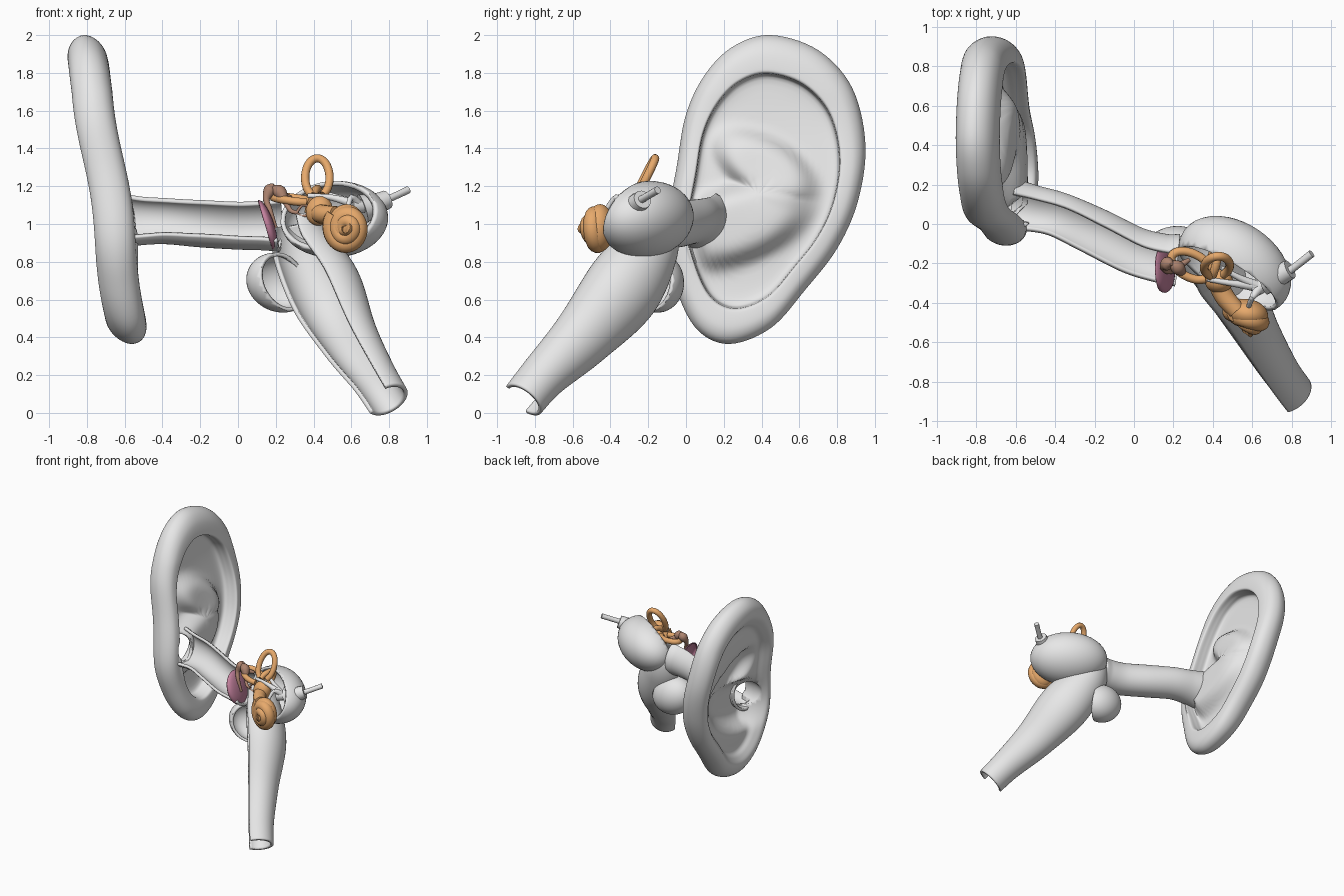
import bpy, bmesh
from math import sin, cos, pi, radians, exp
from mathutils import Vector, Matrix

if "Cube" in bpy.data.objects:
    bpy.data.objects.remove(bpy.data.objects["Cube"])


def material(name, rgb):
    m = bpy.data.materials.new(name)
    m.use_nodes = True
    m.diffuse_color = (*rgb, 1)
    b = m.node_tree.nodes["Principled BSDF"]
    b.inputs["Base Color"].default_value = (*rgb, 1)
    b.inputs["Roughness"].default_value = 0.6
    return m


GREY = material("pale grey", (0.8, 0.8, 0.8))
ORANGE = material("warm orange", (0.8, 0.4, 0.15))
BROWN = material("bone brown", (0.42, 0.23, 0.16))
PINK = material("membrane pink", (0.55, 0.22, 0.34))


def spline(pts, steps, closed=False):
    """Catmull-Rom through tuples of any length."""
    n, out = len(pts), []
    pick = (lambda i: pts[i % n]) if closed else (lambda i: pts[max(0, min(n - 1, i))])
    for i in range(n if closed else n - 1):
        for s in range(steps):
            t = s / steps
            out.append(tuple(
                b + 0.5 * t * (c - a + t * (2 * a - 5 * b + 4 * c - d + t * (3 * b - a - 3 * c + d)))
                for a, b, c, d in zip(pick(i - 1), pick(i), pick(i + 1), pick(i + 2))))
    return out if closed else out + [tuple(pts[-1])]


def finish(bm, name, mat, thick=0):
    bmesh.ops.recalc_face_normals(bm, faces=bm.faces)
    me = bpy.data.meshes.new(name)
    bm.to_mesh(me)
    bm.free()
    ob = bpy.data.objects.new(name, me)
    bpy.context.collection.objects.link(ob)
    me.materials.append(mat)
    if thick:
        mod = ob.modifiers.new("wall", "SOLIDIFY")
        mod.thickness, mod.offset = thick, 0
    bpy.ops.object.select_all(action="DESELECT")
    bpy.context.view_layer.objects.active = ob
    ob.select_set(True)
    bpy.ops.object.shade_smooth_by_angle(angle=radians(50))
    return ob


def bridge(bm, rings, closed=True):
    for r, q in zip(rings, rings[1:]):
        for i in range(len(r) if closed else len(r) - 1):
            j = (i + 1) % len(r)
            bm.faces.new((r[i], r[j], q[j], q[i]))


def sweep(name, stations, facing, gap, mat, thick=0, steps=8, sides=40):
    """Stations are x, y, z, depth radius, side radius; gap opens toward facing."""
    st = spline(stations, steps)
    bm, rings = bmesh.new(), []
    for i, (x, y, z, a, b) in enumerate(st):
        t = (Vector(st[min(i + 1, len(st) - 1)][:3]) - Vector(st[max(i - 1, 0)][:3])).normalized()
        u = Vector(facing)
        u = (u - u.dot(t) * t).normalized()
        v = t.cross(u)
        ring = []
        for k in range(sides + (1 if gap else 0)):
            th = radians(gap / 2 + (360 - gap) * k / sides)
            ring.append(bm.verts.new(Vector((x, y, z)) + a * cos(th) * u + b * sin(th) * v))
        rings.append(ring)
    bridge(bm, rings, not gap)
    if not gap:
        bm.faces.new(rings[0])
        bm.faces.new(rings[-1])
    return finish(bm, name, mat, thick)


def tube(name, pts, mat, facing=(0.2, 0.9, 0.35), steps=6):
    """Round solid rod; points are x, y, z, radius."""
    return sweep(name, [(*p, p[3]) for p in pts], facing, 0, mat, steps=steps, sides=14)


def blob(name, centre, radii, mat, turn=(0, 0, 0), cut=None, thick=0):
    bm = bmesh.new()
    bmesh.ops.create_uvsphere(bm, u_segments=40, v_segments=24, radius=1)
    rot = Matrix.Rotation(turn[2], 4, "Z") @ Matrix.Rotation(turn[1], 4, "Y") @ Matrix.Rotation(turn[0], 4, "X")
    bm.transform(Matrix.Translation(centre) @ rot @ Matrix.Diagonal((*radii, 1)))
    if cut:
        n = Vector(cut[0]).normalized()
        bmesh.ops.bisect_plane(bm, geom=bm.verts[:] + bm.edges[:] + bm.faces[:],
                               plane_co=Vector(centre) + n * cut[1], plane_no=n, clear_outer=True)
    return finish(bm, name, mat, thick)


# Outer ear: one cross-section carried around an egg-shaped outline
OUTLINE = [(0.45, 2.0), (0.7, 1.92), (0.88, 1.72), (0.95, 1.42), (0.91, 1.12), (0.8, 0.87),
           (0.63, 0.65), (0.45, 0.45), (0.23, 0.365), (0.06, 0.44), (-0.05, 0.65),
           (-0.11, 0.92), (-0.05, 1.3), (0.0, 1.58), (0.1, 1.79), (0.25, 1.94)]
SECTION = [(0.02, -0.03), (0.3, -0.03), (0.55, -0.03), (0.68, -0.03), (0.75, -0.07), (0.83, -0.105),
           (0.92, -0.09), (0.98, -0.045), (1, 0.01), (0.97, 0.065), (0.9, 0.1), (0.8, 0.11),
           (0.765, 0.1), (0.755, 0.05), (0.72, 0.0), (0.5, -0.005), (0.3, -0.005), (0.02, -0.005)]
MID = (0.38, 1.15)


def dome(y, z):
    """Bowl of the ear, pushed inward, with a fold across its upper part."""
    def soft(cy, cz, ry, rz, lean):
        dy, dz = y - cy, z - cz
        d = (dy / ry) ** 2 + ((dz - lean * dy) / rz) ** 2
        return exp(-d ** 3)
    lower = 0.12 * soft(0.26, 1.0, 0.37, 0.2, 0.25)
    upper = 0.1 * soft(0.42, 1.3, 0.25, 0.16, -0.4)
    return max(lower, upper) + 0.2 * min(lower, upper)


bm = bmesh.new()
rings = []
for t, dx in spline(SECTION, 5):
    ring = []
    for oy, oz in spline(OUTLINE, 7, True):
        y, z = MID[0] + t * (oy - MID[0]), MID[1] + t * (oz - MID[1])
        wave = 0.012 * sin(7 * z) - 0.06 * max(0, z - 1.7)
        x = -0.695 - 0.145 * (z - 1.2) + wave + dx + dome(y, z) * max(0, min(1, (0.8 - t) / 0.2))
        ring.append(bm.verts.new((x, y, z)))
    rings.append(ring)
bridge(bm, rings)
bm.faces.new(rings[0])
bm.faces.new(rings[-1])
ear = finish(bm, "outer_ear", GREY)

# Opening from the bowl into the canal
cutter = blob("canal_cutter", (-0.58, 0.075, 1.02), (0.2, 0.09, 0.11), GREY)
mod = ear.modifiers.new("canal_opening", "BOOLEAN")
mod.operation, mod.solver, mod.object = "DIFFERENCE", "EXACT", cutter
bpy.context.view_layer.objects.active = ear
bpy.ops.object.modifier_move_to_index(modifier=mod.name, index=0)
bpy.ops.object.modifier_apply(modifier=mod.name)
bpy.data.objects.remove(cutter)

# Ear canal, open along its front
sweep("ear_canal", [(-0.62, 0.085, 1.02, 0.13, 0.15), (-0.52, 0.07, 1.02, 0.11, 0.13),
                    (-0.38, 0.035, 1.02, 0.11, 0.12), (-0.2, -0.05, 1.01, 0.125, 0.12),
                    (0, -0.15, 1.0, 0.13, 0.12), (0.14, -0.19, 1.0, 0.135, 0.125),
                    (0.22, -0.2, 1.0, 0.14, 0.135)], (0, -1, 0.8), 152, GREY, 0.022)

# Middle and inner ear housing, a tilted cup open to the front
blob("inner_ear_housing", (0.51, -0.21, 1.025), (0.3, 0.21, 0.185), GREY, turn=(0.5, 0, -0.6),
     cut=((-0.6, -1, 0.5), 0.07), thick=0.024)
# Hollow bulge behind the drainage channel
blob("lower_bulge", (0.22, -0.15, 0.69), (0.17, 0.13, 0.145), GREY, turn=(0, 0.4, 0),
     cut=((0.6, -0.75, 0.2), 0.03), thick=0.02)

# Drainage channel running down and forward
sweep("drainage_channel", [(0.3, -0.17, 1.02, 0.12, 0.12), (0.34, -0.21, 0.87, 0.16, 0.16),
                           (0.46, -0.34, 0.65, 0.18, 0.2), (0.585, -0.55, 0.4, 0.14, 0.155),
                           (0.71, -0.75, 0.2, 0.115, 0.115), (0.79, -0.86, 0.07, 0.11, 0.105)],
      (-0.8, -0.6, 0), 115, GREY, 0.022)

# Eardrum: shallow tilted dish
blob("eardrum", (0.145, -0.22, 0.995), (0.04, 0.125, 0.135), PINK, turn=(0, -0.33, 0.1),
     cut=((-1, 0, -0.3), 0.0), thick=0.008)

# Small bones
tube("hammer_bone", [(0.2, -0.24, 0.98, 0.01), (0.17, -0.24, 1.07, 0.014),
                     (0.15, -0.22, 1.13, 0.018), (0.17, -0.2, 1.18, 0.034), (0.19, -0.2, 1.21, 0.01)], BROWN,
     facing=(0, -1, 0))
tube("anvil_bone", [(0.18, -0.2, 1.19, 0.014), (0.22, -0.22, 1.17, 0.036), (0.25, -0.25, 1.12, 0.018),
                    (0.28, -0.28, 1.07, 0.012), (0.32, -0.29, 1.06, 0.01)], BROWN)
tube("anvil_arm", [(0.22, -0.22, 1.16, 0.024), (0.28, -0.18, 1.14, 0.01)], BROWN)
for side in (-1, 1):
    tube("stirrup_arm_" + ("lower" if side < 0 else "upper"),
         [(0.31, -0.29, 1.06, 0.008), (0.34, -0.29, 1.07 + side * 0.028, 0.007),
          (0.38, -0.29, 1.07 + side * 0.02, 0.008)], BROWN)
blob("stirrup_foot", (0.38, -0.29, 1.07), (0.01, 0.02, 0.035), BROWN)


# Balance canals
def loop(name, centre, across, up, r1, r2):
    a, u = Vector(across).normalized(), Vector(up).normalized()
    pts = []
    for k in range(13):
        th = radians(-60 + 300 * k / 12)
        pts.append((*(Vector(centre) + a * r1 * cos(th) + u * r2 * sin(th)), 0.022))
    tube(name, pts, ORANGE, facing=a.cross(u), steps=3)


loop("upper_balance_canal", (0.42, -0.215, 1.245), (1, 0.1, 0), (0, 0.5, 1), 0.065, 0.115)
loop("side_balance_canal", (0.29, -0.21, 1.13), (0.5, 1, 0.1), (-1, 0.5, 0.15), 0.06, 0.11)
loop("rear_balance_canal", (0.4, -0.2, 1.12), (0.3, 0.2, 1), (0.2, 1, 0), 0.07, 0.08)
blob("vestibule", (0.43, -0.29, 1.07), (0.07, 0.06, 0.08), ORANGE, turn=(0, 0.3, 0))
tube("vestibule_neck", [(0.42, -0.29, 1.06, 0.05), (0.46, -0.37, 1.05, 0.05), (0.52, -0.44, 1.05, 0.045)], ORANGE)

# Snail-shaped spiral, a broad low coil tapering toward its tip
spiral = []
for k in range(61):
    s = k / 60
    th, r = 2.4 + s * 5.2 * pi, 0.08 * (1 - s) ** 0.8
    spiral.append((0.575 + r * cos(th), -0.46 - 0.07 * s - 0.02 * cos(th), 0.98 + 1.2 * r * sin(th),
                   0.052 - 0.022 * s))
tube("spiral_shell", spiral, ORANGE, facing=(0.1, -1, 0), steps=2)
blob("spiral_core", (0.575, -0.455, 0.98), (0.105, 0.075, 0.125), ORANGE, turn=(0, 0, -0.2))

# Nerve trunk, its collar and branches
tube("nerve_trunk", [(0.6, -0.33, 1.09, 0.045), (0.7, -0.29, 1.1, 0.03), (0.79, -0.235, 1.13, 0.02),
                     (0.9, -0.15, 1.18, 0.02)], GREY)
tube("nerve_collar", [(0.66, -0.28, 1.08, 0.08), (0.72, -0.265, 1.1, 0.06), (0.79, -0.23, 1.13, 0.05)], GREY)
for i, (x, y, z) in enumerate([(0.37, -0.28, 1.15), (0.44, -0.22, 1.17), (0.58, -0.42, 1.08)]):
    tube("nerve_branch_" + str(i + 1), [(x, y, z, 0.012), ((x + 0.62) / 2, (y - 0.32) / 2, 1.14, 0.016),
                                        (0.64, -0.32, 1.1, 0.028)], GREY)
